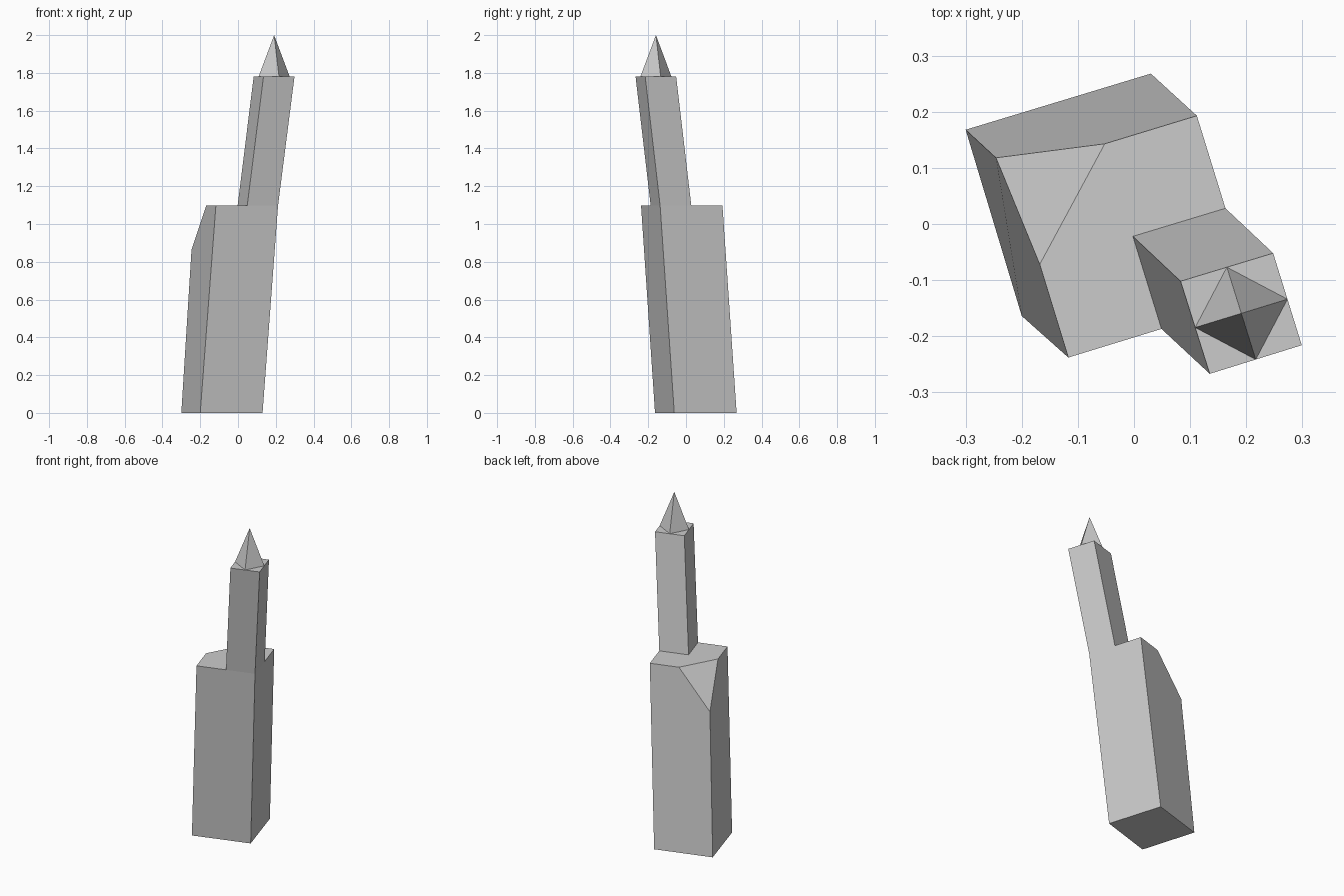
import bpy
from mathutils import Vector

if "Cube" in bpy.data.objects:
    bpy.data.objects.remove(bpy.data.objects["Cube"])


def make(name, verts, faces):
    mesh = bpy.data.meshes.new(name)
    mesh.from_pydata(verts, [], faces)
    mesh.update()
    obj = bpy.data.objects.new(name, mesh)
    bpy.context.collection.objects.link(obj)
    return obj


def ring(points, z):
    return [Vector((x, y, z)) for x, y in points]


BODY_TOP, TOWER_TOP, TIP = 1.098, 1.78, 2.0

# Plans, counter-clockwise from the front left corner
base = ring([(-0.20, -0.164), (0.13, -0.062), (0.03, 0.268), (-0.30, 0.168)], 0)
foot = ring([(0.049, -0.187), (0.212, -0.137), (0.163, 0.028), (-0.002, -0.022)], BODY_TOP)
crown = ring([(0.135, -0.267), (0.299, -0.216), (0.248, -0.052), (0.083, -0.102)], TOWER_TOP)

# Body: leaning block, back left corner cut off, top notched around the tower
top = ring([(-0.117, -0.238), (0.112, 0.193), (-0.052, 0.143), (-0.168, -0.072)], BODY_TOP)
low = Vector((-0.246, 0.118, 0.865))
# indices: 0-3 base, 4-7 tower foot, 8 front left, 9 back right, 10 back cut, 11 left cut, 12 low
make("body", base + foot + top + [low], [
    (3, 2, 1, 0),
    (0, 1, 5, 4, 8),
    (1, 2, 9, 6, 5),
    (2, 3, 12, 10, 9),
    (3, 0, 8, 11, 12),
    (12, 11, 10),
    (8, 4, 7, 6, 9, 10, 11),
])

# Tower: leaning square shaft; corner triangles close the top around the spire
mids = [(crown[i] + crown[(i + 1) % 4]) / 2 for i in range(4)]
faces = []
for i in range(4):
    j = (i + 1) % 4
    faces.append((i, j, 4 + j, 8 + i, 4 + i))
    faces.append((4 + i, 8 + i, 8 + (i - 1) % 4))
make("tower", foot + crown + mids, faces)

# Spire: four-sided point standing on the edge midpoints of the tower top
centre = sum(crown, Vector()) / 4
apex = Vector((centre.x, centre.y, TIP))
make("spire", mids + [apex], [(i, (i + 1) % 4, 4) for i in range(4)])
